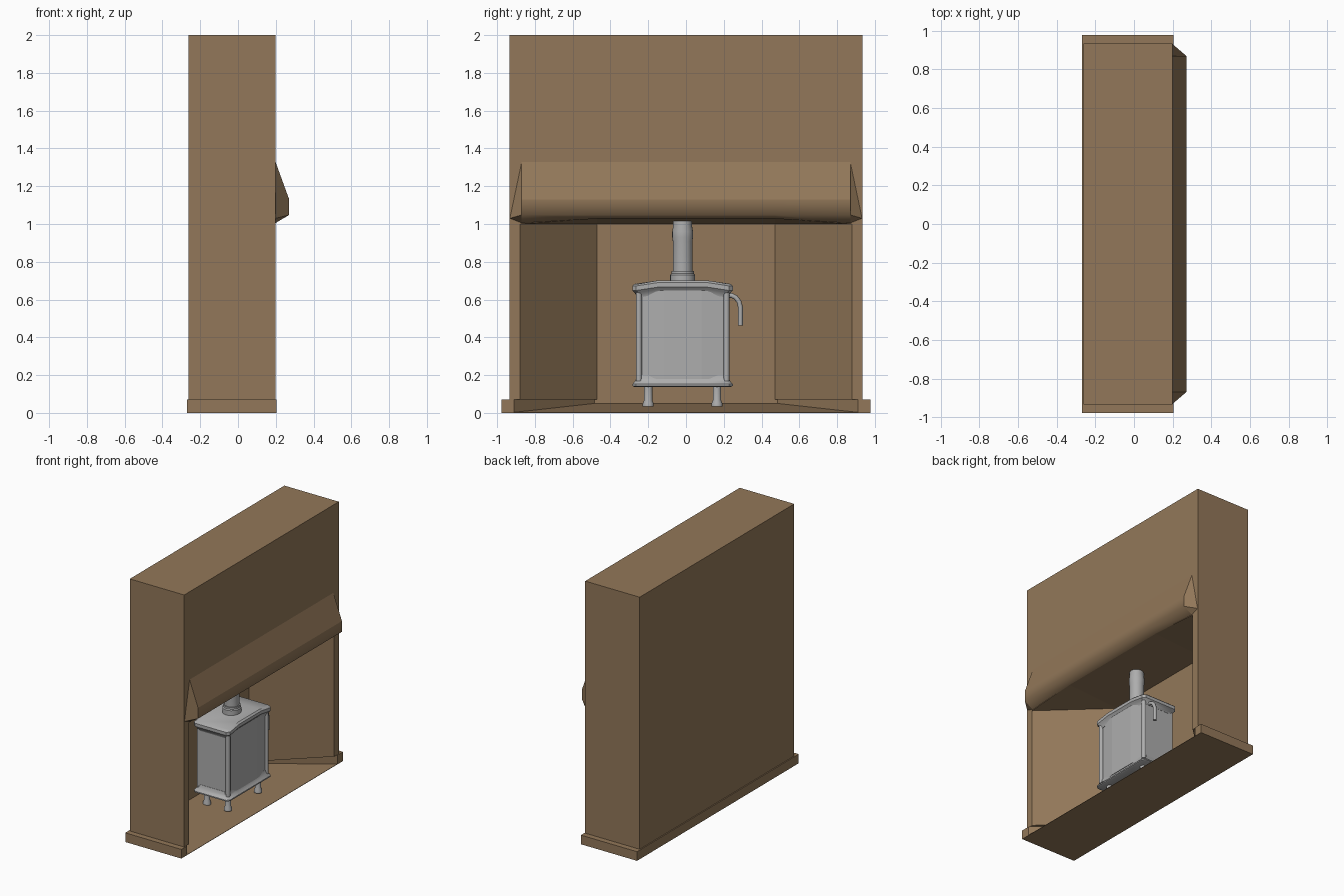
import bpy, bmesh, math

if "Cube" in bpy.data.objects:
    bpy.data.objects.remove(bpy.data.objects["Cube"])


def material(name, rgb):
    m = bpy.data.materials.new(name)
    m.diffuse_color = (*rgb, 1)
    m.use_nodes = True
    m.node_tree.nodes["Principled BSDF"].inputs["Base Color"].default_value = m.diffuse_color
    return m


BROWN = material("brown_plaster", (0.29, 0.187, 0.1))
IRON = material("grey_iron", (0.42, 0.42, 0.42))


def finish(name, bm, mat=None, smooth=False):
    bmesh.ops.recalc_face_normals(bm, faces=bm.faces)
    me = bpy.data.meshes.new(name)
    bm.to_mesh(me)
    bm.free()
    ob = bpy.data.objects.new(name, me)
    bpy.context.collection.objects.link(ob)
    if mat:
        me.materials.append(mat)
    if smooth:
        bpy.context.view_layer.objects.active = ob
        bpy.ops.object.select_all(action='DESELECT')
        ob.select_set(True)
        bpy.ops.object.shade_smooth_by_angle(angle=math.radians(35))
    return ob


def loft(name, rings, mat=IRON, smooth=False):
    """Closed rings of equal length joined in order and capped."""
    bm = bmesh.new()
    vs = [[bm.verts.new(p) for p in r] for r in rings]
    n = len(rings[0])
    for a, b in zip(vs, vs[1:]):
        for i in range(n):
            bm.faces.new((a[i], a[(i + 1) % n], b[(i + 1) % n], b[i]))
    bm.faces.new(vs[0])
    bm.faces.new(vs[-1])
    return finish(name, bm, mat, smooth)


def box(name, x, y, z, mat=IRON):
    return loft(name, [[(x[0], y[0], k), (x[1], y[0], k), (x[1], y[1], k), (x[0], y[1], k)]
                       for k in z], mat)


def turned(name, x, y, profile, n=20):
    """Round part from (radius, height) pairs."""
    return loft(name, [[(x + r * math.cos(2 * math.pi * i / n), y + r * math.sin(2 * math.pi * i / n), z)
                        for i in range(n)] for r, z in profile], IRON, True)


def cut(target, name, half):
    """Cut a symmetric convex hull, given by its (x, y, z) half, from target."""
    bm = bmesh.new()
    for x, y, z in half:
        bm.verts.new((x, y, z))
        bm.verts.new((x, -y, z))
    bmesh.ops.convex_hull(bm, input=bm.verts)
    ob = finish(name, bm, BROWN)
    ob.hide_render = ob.hide_viewport = True
    mod = target.modifiers.new(name, 'BOOLEAN')
    mod.operation, mod.solver, mod.object = 'DIFFERENCE', 'EXACT', ob


# Chimney breast: splayed recess with a slightly raised ceiling at the front
breast = box("chimney_breast", (-0.262, 0.199), (-0.935, 0.935), (0.07, 2.0), BROWN)
cut(breast, "recess_cutter", [(-0.235, 0.47, 0.0), (-0.235, 0.47, 1.0), (0.3, 0.974, 0.0),
                              (0.3, 0.974, 1.0), (0.3, 0.47, 1.037)])

# Plinth: hearth sloping down to the front edge, set back behind the walls
plinth = box("plinth", (-0.27, 0.205), (-0.978, 0.978), (0.0, 0.07), BROWN)
cut(plinth, "hearth_cutter", [(-0.24, 0.485, 0.05), (-0.24, 0.485, 0.2),
                              (0.3, 1.001, -0.007), (0.3, 1.001, 0.2)])

# Mantel hood with angled cheeks and a soft lower lip
bm = bmesh.new()
cols = []
for y, low in ((-0.87, 1.005), (-0.47, 1.028), (0.47, 1.028), (0.87, 1.005)):
    cols.append([bm.verts.new((x, y, z)) for x, z in
                 ((0.198, 1.33), (0.271, 1.13), (0.271, 1.048), (0.198, low))])
for a, b in zip(cols, cols[1:]):
    for j in range(3):
        bm.faces.new((a[j], b[j], b[j + 1], a[j + 1])).smooth = j > 0
for c, s in ((cols[0], -1), (cols[-1], 1)):
    top, bot = (bm.verts.new((0.198, s * 0.933, z)) for z in (1.33, 1.03))
    bm.faces.new((top, c[0], c[1], c[2], bot))
    bm.faces.new((bot, c[2], c[3]))
finish("mantel_hood", bm, BROWN)

# Stove casting outline: bevelled rectangle with extra points for the arch
CX, CY = -0.035, -0.018


def outline(grow, z, arch=0.0):
    hx, hy, c = 0.152 + grow, 0.266 + grow, 0.02
    side = [(hx - c, -hy, 0), (hx, -hy + c, 0), (hx, -0.13, 1), (hx, 0.13, 1), (hx, hy - c, 0), (hx - c, hy, 0)]
    ring = side + [(-x, -y, a) for x, y, a in side]
    return [(CX + x, CY + y, z + a * arch) for x, y, a in ring]


loft("stove_base", [outline(g, z) for g, z in
                    ((-0.01, 0.138), (0, 0.143), (0, 0.152), (-0.012, 0.165), (-0.02, 0.182), (-0.024, 0.2))],
     IRON, True)
loft("stove_top", [outline(g, z, 0.018) for g, z in
                   ((-0.024, 0.612), (-0.02, 0.625), (-0.01, 0.637), (0, 0.648), (0, 0.672), (-0.012, 0.683))],
     IRON, True)
box("stove_body", (-0.168, 0.085), (CY - 0.24, CY + 0.24), (0.17, 0.65))

# Bowed front window
win = [(0.07, -0.215, 0), (0.09, -0.215, 0), (0.102, -0.1, 1), (0.102, 0.1, 1), (0.09, 0.215, 0), (0.07, 0.215, 0)]
loft("stove_window", [[(x, CY + y, z + a * arch) for x, y, a in win] for z, arch in ((0.18, 0), (0.64, 0.012))])

# Corner columns and legs, mirrored left and right
for s, side in ((-1, "left"), (1, "right")):
    turned(f"column_{side}", 0.09, CY + s * 0.232, [(0.016, 0.17), (0.016, 0.65)], 12)
    for fx, end in ((0.055, "front"), (-0.122, "back")):
        turned(f"{end}_leg_{side}", fx, CY + s * 0.182,
               [(0.029, 0.035), (0.029, 0.05), (0.022, 0.066), (0.022, 0.15)], 16)

# Flue collar and pipe
turned("flue_collar", CX - 0.005, CY, [(0.066, 0.68), (0.066, 0.73), (0.06, 0.738), (0.06, 0.752)], 24)
turned("flue_pipe", CX - 0.005, CY, [(0.052, 0.74), (0.052, 0.91), (0.055, 0.93), (0.055, 0.96),
                                   (0.05, 0.99), (0.05, 1.03)], 24)

# Bent door handle
cu = bpy.data.curves.new("door_handle", 'CURVE')
cu.dimensions = '3D'
cu.bevel_depth = 0.013
cu.bevel_resolution = 2
cu.use_fill_caps = True
cu.materials.append(IRON)
path = [(0.2, 0.622), (0.24, 0.622), (0.262, 0.612), (0.28, 0.59), (0.288, 0.56), (0.288, 0.462)]
sp = cu.splines.new('POLY')
sp.points.add(len(path) - 1)
for p, (y, z) in zip(sp.points, path):
    p.co = (0.05, y, z, 1)
bpy.context.collection.objects.link(bpy.data.objects.new("door_handle", cu))
